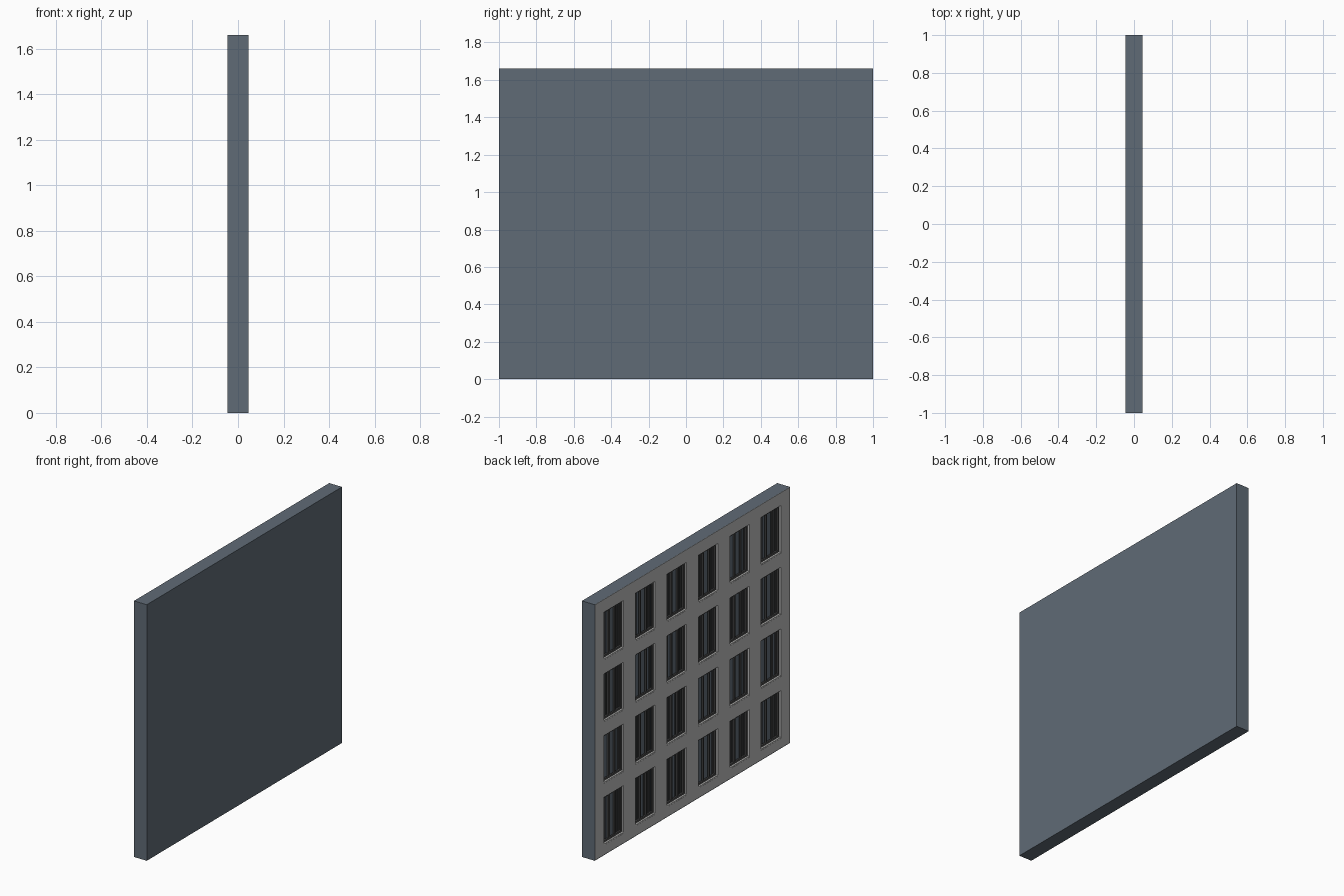
import bpy, bmesh, random

if "Cube" in bpy.data.objects:
    bpy.data.objects.remove(bpy.data.objects["Cube"])

random.seed(4)
HX, HY, H = 0.046, 1.0, 1.66          # half depth, half length, height
COLS = [(-2.5 + i) * 0.322 for i in range(6)]
ROWS = [0.065 + 0.4 * k for k in range(4)]
W, WH = 0.2, 0.31                     # window opening size
REVEAL = 0.03                         # depth of the window recess


def mat(name, rgb):
    m = bpy.data.materials.new(name)
    m.diffuse_color = (*rgb, 1)
    m.use_nodes = True
    m.node_tree.nodes["Principled BSDF"].inputs["Base Color"].default_value = m.diffuse_color
    return m


SLATE = mat("slate_blue", (0.117, 0.147, 0.181))
PLASTER = mat("light_grey_plaster", (0.50, 0.50, 0.50))
SILL = mat("pale_sill", (0.60, 0.60, 0.59))
FRAME = mat("dark_frame", (0.075, 0.075, 0.075))
CURTAIN = mat("charcoal_curtain", (0.05, 0.052, 0.055))


def finish(bm, name, material):
    bmesh.ops.recalc_face_normals(bm, faces=bm.faces)
    me = bpy.data.meshes.new(name)
    bm.to_mesh(me)
    bm.free()
    ob = bpy.data.objects.new(name, me)
    me.materials.append(material)
    bpy.context.collection.objects.link(ob)
    return ob


def box(bm, x0, x1, y0, y1, z0, z1):
    vs = bmesh.ops.create_cube(bm, size=1)["verts"]
    for v in vs:
        v.co = ((x0 + x1) / 2 + v.co.x * (x1 - x0),
                (y0 + y1) / 2 + v.co.y * (y1 - y0),
                (z0 + z1) / 2 + v.co.z * (z1 - z0))


# Wall body: block with a shallow pocket behind the facade
bm = bmesh.new()
box(bm, -HX, HX, -HY, HY, 0, H)
bm.normal_update()
front = [f for f in bm.faces if f.normal.x < -0.9]
bmesh.ops.inset_region(bm, faces=front, thickness=0.002)
for v in front[0].verts:
    v.co.x += REVEAL
finish(bm, "wall_body", SLATE)

# Facade: grid of cells with the window cells left open and given reveals
bm = bmesh.new()
ys = [-HY + 0.002] + [c + s * W / 2 for c in COLS for s in (-1, 1)] + [HY - 0.002]
zs = [0.002] + [z + d for z in ROWS for d in (0, WH)] + [H - 0.002]
grid = [[bm.verts.new((-HX, y, z)) for z in zs] for y in ys]
for i in range(len(ys) - 1):
    for j in range(len(zs) - 1):
        if not (i % 2 and j % 2):
            bm.faces.new((grid[i][j], grid[i][j + 1], grid[i + 1][j + 1], grid[i + 1][j]))
edges = [e for e in bm.edges if e.is_boundary]
new = bmesh.ops.extrude_edge_only(bm, edges=edges)["geom"]
for v in new:
    if isinstance(v, bmesh.types.BMVert):
        v.co.x += REVEAL - 0.001
finish(bm, "facade", PLASTER)

# Window parts, gathered by kind
frames, sills, curtains = bmesh.new(), bmesh.new(), bmesh.new()
T = 0.012
for z in ROWS:
    for c in COLS:
        y0, y1, z1 = c - W / 2, c + W / 2, z + WH
        x0, x1 = -HX + 0.012, -HX + 0.022
        # sill
        box(sills, -HX + 0.001, -HX + 0.026, y0, y1, z, z + 0.008)
        # outer frame
        box(frames, x0, x1, y0, y0 + T, z + 0.008, z1)
        box(frames, x0, x1, y1 - T, y1, z + 0.008, z1)
        box(frames, x0, x1, y0, y1, z + 0.008, z + 0.008 + T)
        box(frames, x0, x1, y0, y1, z1 - T, z1)
        # two mullions
        for m in (-0.03, 0.03):
            box(frames, x0, x1, c + m - T / 2, c + m + T / 2, z + 0.008, z1)
        # hanging curtain folds, drawn by a different amount per window
        n = random.randint(1, 4)
        for side in (-1, 1):
            for k in range(n):
                y = c + side * (0.082 - k * 0.02)
                box(curtains, -HX + 0.023, -HX + 0.028, y - 0.007, y + 0.007,
                    z + 0.01, z1 - 0.005)
finish(frames, "window_frames", FRAME)
finish(sills, "window_sills", SILL)
finish(curtains, "curtains", CURTAIN)
